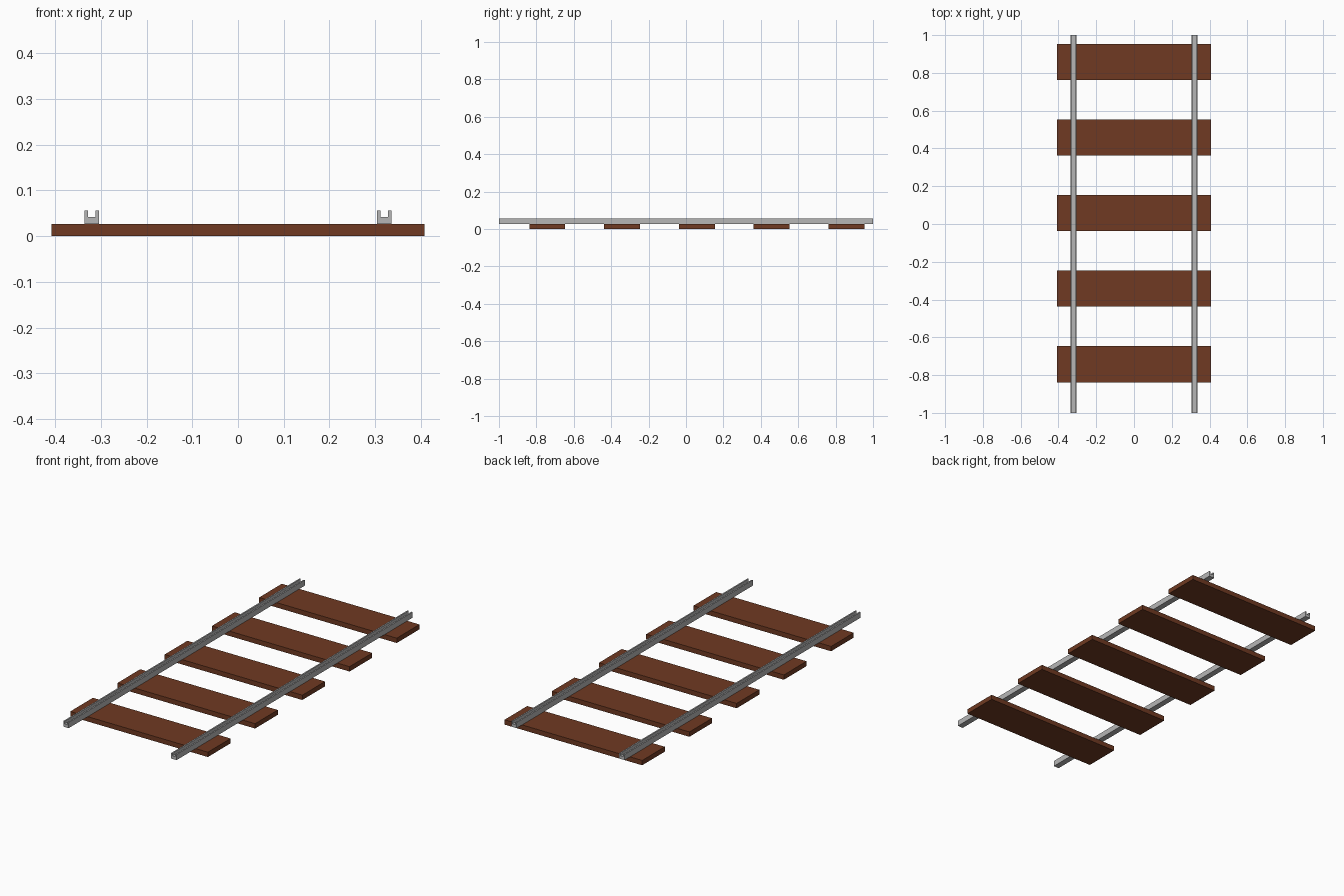
import bpy
import bmesh

cube = bpy.data.objects.get("Cube")
if cube:
    bpy.data.objects.remove(cube, do_unlink=True)


def make_material(name, color):
    mat = bpy.data.materials.new(name)
    mat.use_nodes = True
    mat.diffuse_color = color
    mat.node_tree.nodes["Principled BSDF"].inputs["Base Color"].default_value = color
    return mat


def extrude_profile(name, profile, start, end, x, mat):
    """Closed (x, z) outline swept along y."""
    bm = bmesh.new()
    face = bm.faces.new([bm.verts.new((px, start, pz)) for px, pz in profile])
    swept = bmesh.ops.extrude_face_region(bm, geom=[face], use_keep_orig=True)
    verts = [g for g in swept["geom"] if isinstance(g, bmesh.types.BMVert)]
    bmesh.ops.translate(bm, verts=verts, vec=(0, end - start, 0))
    bmesh.ops.recalc_face_normals(bm, faces=bm.faces)
    mesh = bpy.data.meshes.new(name)
    bm.to_mesh(mesh)
    bm.free()
    mesh.materials.append(mat)
    obj = bpy.data.objects.new(name, mesh)
    obj.location.x = x
    bpy.context.collection.objects.link(obj)
    return obj


wood = make_material("brown wood", (0.16, 0.042, 0.016, 1))
steel = make_material("grey steel", (0.47, 0.47, 0.47, 1))

# Sleepers: evenly spaced flat planks
length, width, thick = 0.816, 0.192, 0.026
plank = [(-length / 2, 0), (length / 2, 0), (length / 2, thick), (-length / 2, thick)]
for i in range(5):
    y = -0.742 + 0.4 * i
    extrude_profile(f"sleeper_{i + 1}", plank, y - width / 2, y + width / 2, 0, wood)

# Rails: grooved channel section, open at the top
half, groove, floor, top = 0.016, 0.0085, 0.042, 0.056
right_half = [(half, thick), (half, top), (groove, top), (groove, floor)]
channel = right_half + [(-px, pz) for px, pz in reversed(right_half)]
for side, x in (("left", 0.32), ("right", -0.32)):
    extrude_profile(f"{side}_rail", channel, -1, 1, x, steel)
